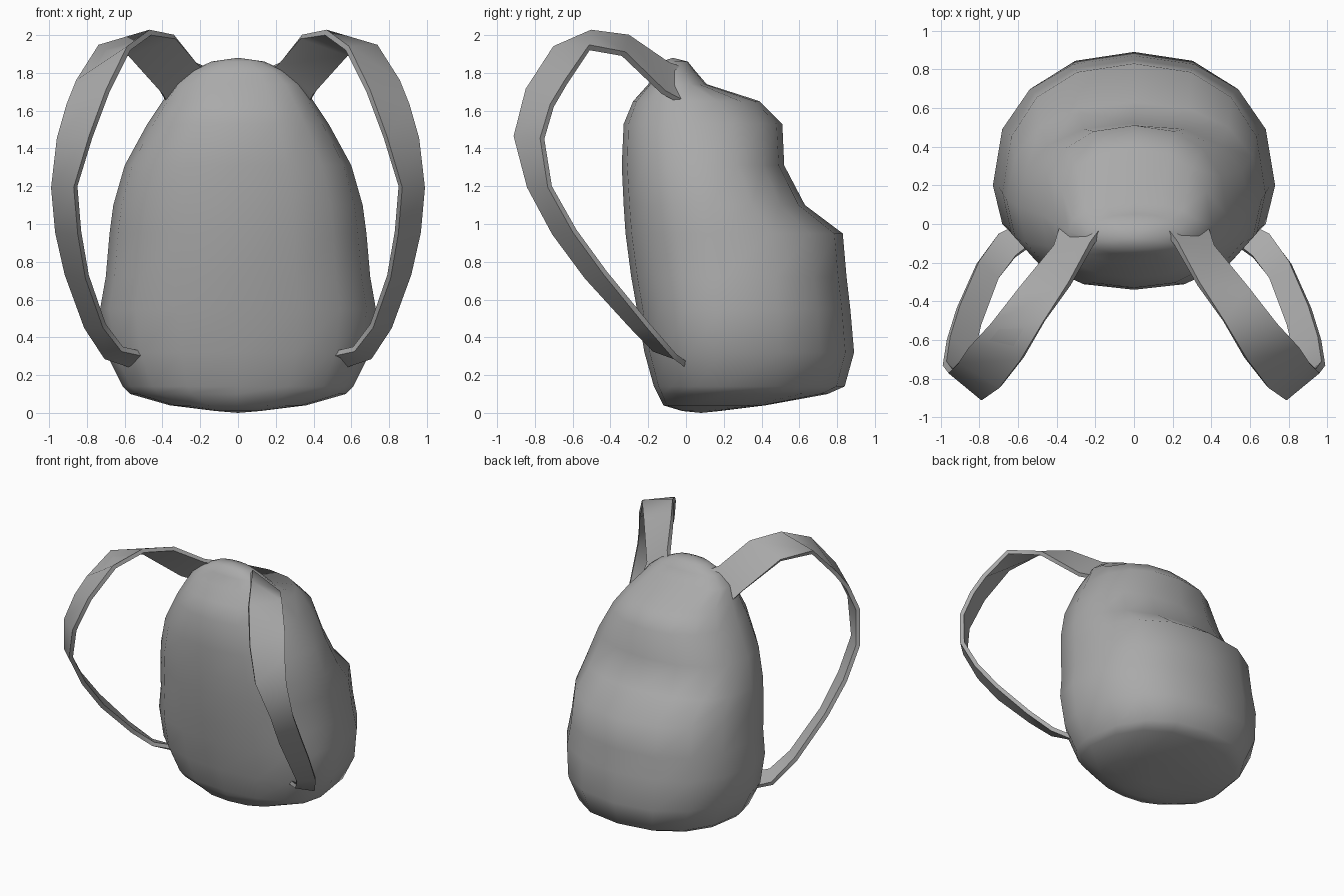
import bpy, math
from mathutils import Vector

cube = bpy.data.objects.get("Cube")
if cube:
    bpy.data.objects.remove(cube)

grey = bpy.data.materials.new("grey_fabric")
grey.use_nodes = True
colour = (0.4, 0.4, 0.4, 1)
grey.diffuse_color = colour
grey.node_tree.nodes["Principled BSDF"].inputs["Base Color"].default_value = colour


def make_object(name, verts, faces, angle):
    mesh = bpy.data.meshes.new(name)
    mesh.from_pydata(verts, [], faces)
    mesh.materials.append(grey)
    obj = bpy.data.objects.new(name, mesh)
    bpy.context.collection.objects.link(obj)
    bpy.ops.object.select_all(action="DESELECT")
    obj.select_set(True)
    bpy.context.view_layer.objects.active = obj
    bpy.ops.object.shade_smooth_by_angle(angle=math.radians(angle))
    return obj


def bridge(rings, sides):
    """Quads between consecutive closed rings of equal size."""
    return [(r * sides + i, r * sides + (i + 1) % sides,
             (r + 1) * sides + (i + 1) % sides, (r + 1) * sides + i)
            for r in range(rings - 1) for i in range(sides)]


# Bag body with the bulging rear pocket: height, half width, front, widest, rear
SECTIONS = [
    (0.01, 0.12, -0.02, 0.08, 0.18),
    (0.04, 0.36, -0.12, 0.15, 0.42),
    (0.10, 0.57, -0.15, 0.20, 0.75),
    (0.14, 0.61, -0.17, 0.20, 0.84),
    (0.32, 0.70, -0.22, 0.20, 0.89),
    (0.55, 0.73, -0.26, 0.20, 0.87),
    (0.72, 0.70, -0.29, 0.19, 0.85),
    (0.95, 0.68, -0.32, 0.16, 0.83),
    (1.10, 0.66, -0.33, 0.13, 0.63),
    (1.31, 0.60, -0.34, 0.09, 0.52),
    (1.53, 0.48, -0.33, 0.05, 0.51),
    (1.65, 0.40, -0.28, 0.00, 0.39),
    (1.74, 0.34, -0.20, -0.04, 0.11),
    (1.81, 0.25, -0.16, -0.06, 0.05),
    (1.86, 0.14, -0.13, -0.06, 0.01),
]
SIDES = 16


def power(value):
    return math.copysign(abs(value) ** (2 / 2.3), value)


verts = []
for z, half, front, mid, rear in SECTIONS:
    for i in range(SIDES):
        a = math.tau * i / SIDES
        s = power(math.sin(a))
        depth = rear - mid if s > 0 else mid - front
        verts.append((half * power(math.cos(a)), mid + depth * s, z))
faces = bridge(len(SECTIONS), SIDES)
last = len(verts) - SIDES
verts += [(0, 0.08, 0), (0, -0.07, 1.88)]
for i in range(SIDES):
    j = (i + 1) % SIDES
    faces.append((j, i, len(verts) - 2))
    faces.append((last + i, last + j, len(verts) - 1))
make_object("bag_body", verts, faces, 80)

# Shoulder strap: paired points along its inner and outer edges
STRAP = [
    ((0.13, 0.00, 1.80), (0.36, 0.00, 1.62)),
    ((0.21, -0.11, 1.84), (0.40, -0.13, 1.69)),
    ((0.33, -0.32, 1.98), (0.58, -0.34, 1.89)),
    ((0.46, -0.50, 2.00), (0.73, -0.51, 1.92)),
    ((0.57, -0.69, 1.92), (0.84, -0.63, 1.74)),
    ((0.68, -0.83, 1.70), (0.89, -0.70, 1.62)),
    ((0.77, -0.89, 1.46), (0.94, -0.75, 1.45)),
    ((0.85, -0.82, 1.20), (0.97, -0.71, 1.20)),
    ((0.83, -0.69, 0.96), (0.95, -0.58, 0.97)),
    ((0.79, -0.52, 0.73), (0.90, -0.42, 0.75)),
    ((0.70, -0.28, 0.47), (0.80, -0.19, 0.47)),
    ((0.61, -0.16, 0.35), (0.70, -0.05, 0.31)),
    ((0.48, -0.06, 0.32), (0.56, 0.02, 0.26)),
]
THICKNESS = 0.03


def build_strap(name, side):
    pts = [[Vector((x * side, y, z)) for x, y, z in pair] for pair in STRAP]
    verts = []
    for k, (inner, outer) in enumerate(pts):
        before, after = pts[max(k - 1, 0)], pts[min(k + 1, len(pts) - 1)]
        along = sum(after, Vector()) - sum(before, Vector())
        inward = along.cross(outer - inner).normalized() * (THICKNESS * side)
        verts += [inner, outer, outer + inward, inner + inward]
    faces = bridge(len(pts), 4)
    n = len(verts)
    faces += [(3, 2, 1, 0), (n - 4, n - 3, n - 2, n - 1)]
    if side < 0:
        faces = [tuple(reversed(f)) for f in faces]
    return make_object(name, verts, faces, 50)


build_strap("left_strap", 1)
build_strap("right_strap", -1)
